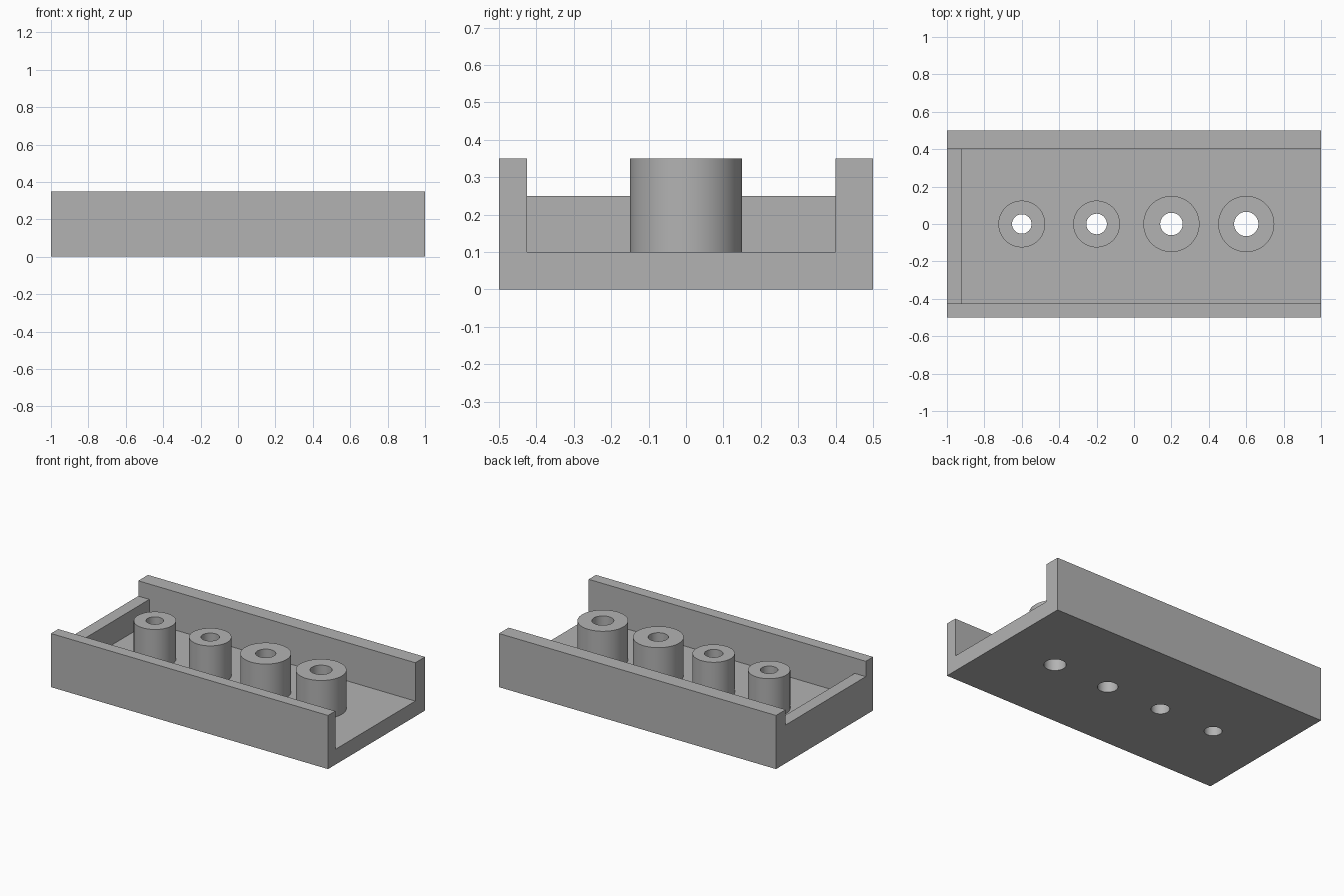
import bpy
import math

cube = bpy.data.objects.get("Cube")
if cube:
    bpy.data.objects.remove(cube, do_unlink=True)

grey = bpy.data.materials.new("plain grey")
grey.use_nodes = True
GREY = (0.45, 0.45, 0.45, 1)
grey.diffuse_color = GREY
grey.node_tree.nodes["Principled BSDF"].inputs["Base Color"].default_value = GREY

HEIGHT, FLOOR, END_TOP = 0.35, 0.1, 0.25
Y_FRONT, Y_BACK, X_END = -0.425, 0.4, -0.92


def finish(name):
    ob = bpy.context.object
    ob.name = name
    bpy.ops.object.transform_apply(location=True, rotation=False, scale=True)
    ob.data.materials.append(grey)
    return ob


def box(name, lo, hi):
    bpy.ops.mesh.primitive_cube_add(size=1, location=[(a + b) / 2 for a, b in zip(lo, hi)])
    bpy.context.object.scale = [b - a for a, b in zip(lo, hi)]
    return finish(name)


def cylinder(name, x, radius, z0, z1):
    bpy.ops.mesh.primitive_cylinder_add(vertices=64, radius=radius, depth=z1 - z0,
                                        location=(x, 0, (z0 + z1) / 2))
    return finish(name)


def combine(target, tool, operation):
    bpy.ops.object.select_all(action="DESELECT")
    bpy.context.view_layer.objects.active = target
    target.select_set(True)
    mod = target.modifiers.new(operation.lower(), "BOOLEAN")
    mod.operation, mod.object, mod.solver = operation, tool, "EXACT"
    bpy.ops.object.modifier_apply(modifier=mod.name)
    bpy.data.objects.remove(tool, do_unlink=True)


# Tray: a block hollowed between the side walls, open at one end, low wall at the other
tray = box("tray", (-1, -0.5, 0), (1, 0.5, HEIGHT))
combine(tray, box("hollow", (X_END, Y_FRONT, FLOOR), (1.2, Y_BACK, 0.5)), "DIFFERENCE")
combine(tray, box("end_notch", (-1.2, Y_FRONT, END_TOP), (-0.8, Y_BACK, 0.5)), "DIFFERENCE")

# Four standing bosses, each bored right through the floor
for x, outer, bore in ((-0.6, 0.125, 0.052), (-0.2, 0.125, 0.055),
                       (0.2, 0.15, 0.06), (0.6, 0.15, 0.065)):
    combine(tray, cylinder("boss", x, outer, FLOOR / 2, HEIGHT), "UNION")
    combine(tray, cylinder("bore", x, bore, -0.1, 0.5), "DIFFERENCE")

bpy.ops.object.select_all(action="DESELECT")
tray.select_set(True)
bpy.context.view_layer.objects.active = tray
bpy.ops.object.shade_smooth_by_angle(angle=math.radians(30))
